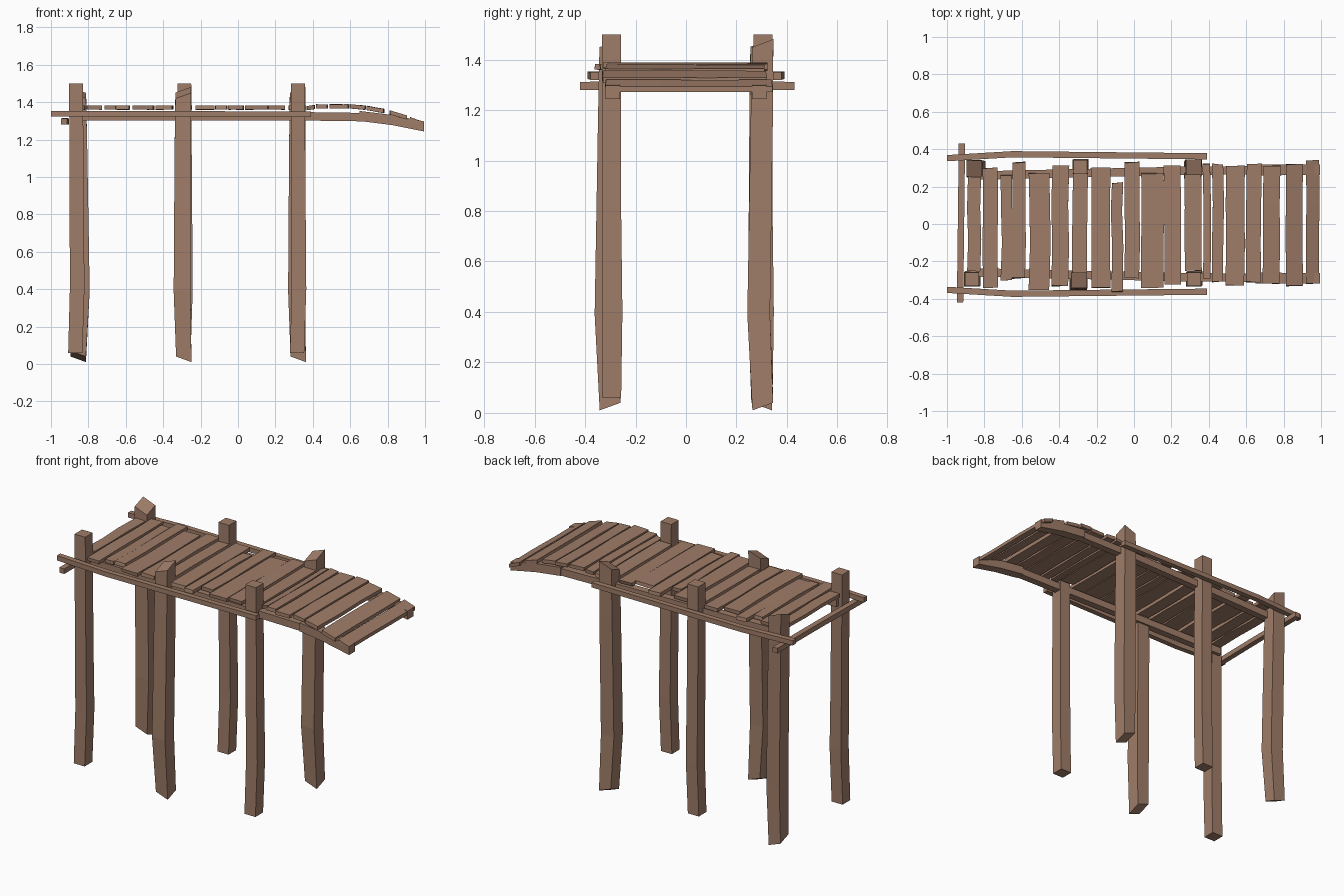
import bpy
import bmesh
import random
from math import atan2
from mathutils import Vector, Matrix

random.seed(4)
cube = bpy.data.objects.get("Cube")
if cube:
    bpy.data.objects.remove(cube)

wood = bpy.data.materials.new("weathered_wood")
wood.use_nodes = True
colour = (0.35, 0.205, 0.14, 1)
wood.diffuse_color = colour
wood.node_tree.nodes["Principled BSDF"].inputs["Base Color"].default_value = colour

SIGNS = [(-1, -1), (1, -1), (1, 1), (-1, 1)]


def loft(name, rings):
    """Join four-cornered rings into a closed timber."""
    bm = bmesh.new()
    loops = [[bm.verts.new(p) for p in ring] for ring in rings]
    for a, b in zip(loops, loops[1:]):
        for i in range(4):
            j = (i + 1) % 4
            bm.faces.new((a[i], a[j], b[j], b[i]))
    bm.faces.new(loops[0])
    bm.faces.new(loops[-1])
    bmesh.ops.recalc_face_normals(bm, faces=bm.faces)
    mesh = bpy.data.meshes.new(name)
    bm.to_mesh(mesh)
    bm.free()
    mesh.materials.append(wood)
    obj = bpy.data.objects.new(name, mesh)
    bpy.context.collection.objects.link(obj)
    return obj


def beam(name, path, across, width, height):
    """Timber along a path; across is its sideways direction."""
    across, up = Vector(across) * width / 2, Vector((0, 0, height / 2))
    return loft(name, [[Vector(p) + across * s + up * t for s, t in SIGNS] for p in path])


def flat_post(name, x, y):
    """Square post with level ends and a slight bow."""
    rings = []
    for z, dx, dy, r in [(0.06, -0.004, 0, 0.038), (0.4, 0.006, 0.004, 0.039),
                         (0.8, 0.004, 0, 0.038), (1.5, 0, 0, 0.037)]:
        rings.append([(x + dx + r * s, y + dy + r * t, z) for s, t in SIGNS])
    return loft(name, rings)


def cut_post(name, x, y, angle):
    """Bowed post with both ends sawn on a slant."""
    rings = []
    # height, bow in x and y, half size, slant in x and y
    for z, dx, dy, r, sx, sy in [(0.04, 0.005, 0.004, 0.041, -0.015, 0.015),
                                 (0.39, -0.004, -0.012, 0.045, 0, 0),
                                 (1.15, 0, 0, 0.044, 0, 0),
                                 (1.45, 0.002, 0.004, 0.042, 0.015, 0.016)]:
        rings.append([(dx + r * s, dy + r * t, z + sx * s + sy * t) for s, t in SIGNS])
    obj = loft(name, rings)
    obj.data.transform(Matrix.Translation((x, y, 0)) @ Matrix.Rotation(angle, 4, "Z"))
    return obj


# Six posts, alternating level and slanted ends
flat_post("post_front_a", -0.866, -0.295)
flat_post("post_back_b", -0.287, 0.305)
flat_post("post_front_c", 0.32, -0.295)
cut_post("post_back_a", -0.85, 0.295, 1.5708)
cut_post("post_front_b", -0.295, -0.305, 0)
cut_post("post_back_c", 0.317, 0.3, 0)

# Outer rails, inner stringers and the drooping end stringers
for side, label in [(-1, "front"), (1, "back")]:
    beam("rail_" + label,
         [(-1, side * 0.352, 1.338), (-0.65, side * 0.373, 1.338), (0.39, side * 0.362, 1.335)],
         (0, 1, 0), 0.033, 0.03)
    beam("stringer_" + label,
         [(-0.88, side * 0.258, 1.323), (-0.45, side * 0.268, 1.325),
          (0.3, side * 0.285, 1.325), (0.66, side * 0.287, 1.32)],
         (0, 1, 0), 0.045, 0.045)
    beam("end_stringer_" + label,
         [(0.65, side * 0.288, 1.326), (0.82, side * 0.29, 1.305), (0.995, side * 0.29, 1.27)],
         (0, 1, 0), 0.058, 0.054)

# Cross bar behind the first posts
beam("cross_bar", [(-0.93, -0.42, 1.296), (-0.925, 0, 1.298), (-0.92, 0.43, 1.296)],
     (1, 0, 0), 0.034, 0.032)


def deck_height(x):
    """Level deck that rises a touch and then droops at the far end."""
    return 1.371 + (0.006 if x > 0.4 else 0) - 0.5 * max(0, x - 0.57) ** 2 - 0.02 * max(0, x - 0.6)


# Planks: left edge, right edge, front end, back end, in hundredths
planks = [(-89, -82, -25, 25), (-81, -73, -34, 30), (-71, -65, -30, 26), (-65, -58, -29, 33),
          (-56, -45, -35, 27), (-44, -35, -33, 31), (-33, -25, -27, 27), (-23, -13, -34, 30),
          (-12, -6, -36, 22), (-5, 3, -29, 33), (4, 16, -34, 27), (16, 25, -32, 31),
          (27, 36, -25, 27), (37, 41, -29, 32), (42, 48, -31, 32), (49, 59, -33, 31),
          (60, 68, -31, 32), (69, 78, -32, 31), (81, 90, -33, 32), (92, 99, -32, 34)]


def wobble(amount):
    return random.uniform(-amount, amount)


for number, plank in enumerate(planks, 1):
    left, right, front, back = (v / 100 for v in plank)
    mid, half = (left + right) / 2, (right - left) / 2
    pitch = atan2(deck_height(right) - deck_height(left), right - left)
    rings = []
    for y in (front, front / 3, back / 3, back):
        shift, roll = wobble(0.004), pitch + wobble(0.03)
        rings.append([(mid + shift + half * s, y + wobble(0.004),
                       deck_height(mid) + half * s * roll + 0.011 * t) for s, t in SIGNS])
    loft("plank_%d" % number, rings)
